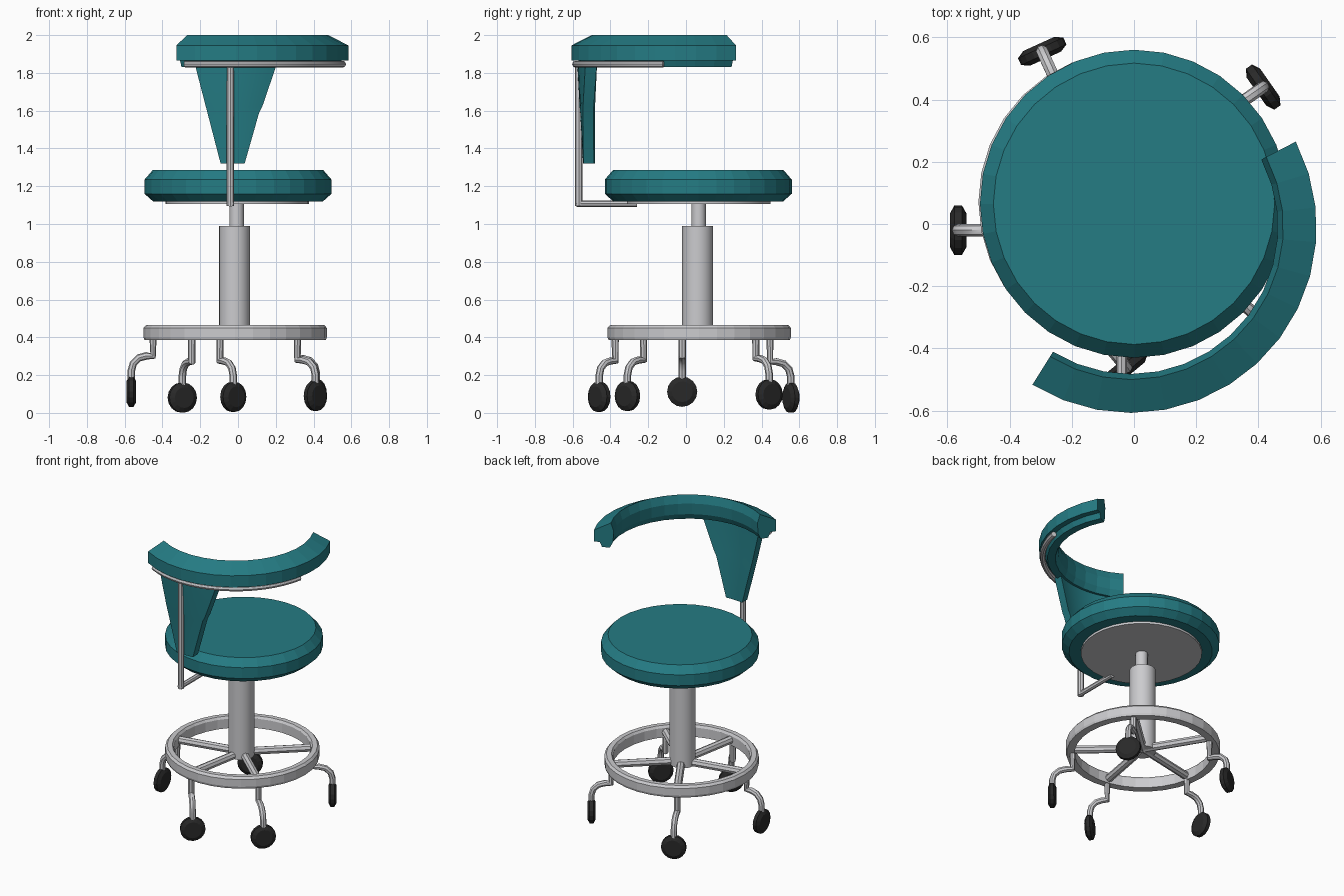
import bpy, bmesh, math
from mathutils import Vector, Matrix

cube = bpy.data.objects.get("Cube")
if cube:
    bpy.data.objects.remove(cube, do_unlink=True)


def material(name, rgb, rough):
    m = bpy.data.materials.new(name)
    m.use_nodes = True
    m.diffuse_color = (*rgb, 1)
    bsdf = m.node_tree.nodes["Principled BSDF"]
    bsdf.inputs["Base Color"].default_value = (*rgb, 1)
    bsdf.inputs["Roughness"].default_value = rough
    return m


TEAL = material("teal upholstery", (0.018, 0.2, 0.23), 0.6)
METAL = material("light grey metal", (0.6, 0.6, 0.62), 0.5)
RUBBER = material("black rubber", (0.022, 0.022, 0.022), 0.7)


def finish(name, bm, mat, smooth=False):
    bmesh.ops.remove_doubles(bm, verts=bm.verts, dist=1e-5)
    bmesh.ops.recalc_face_normals(bm, faces=bm.faces)
    mesh = bpy.data.meshes.new(name)
    bm.to_mesh(mesh)
    bm.free()
    mesh.materials.append(mat)
    ob = bpy.data.objects.new(name, mesh)
    bpy.context.collection.objects.link(ob)
    if smooth:
        select(ob)
        bpy.ops.object.shade_smooth_by_angle(angle=math.radians(30))
    return ob


def select(ob):
    bpy.ops.object.select_all(action='DESELECT')
    ob.select_set(True)
    bpy.context.view_layer.objects.active = ob


def revolve(name, profile, centre, mat, segs, start=0, end=360, smooth=False):
    """Sweep a closed (radius, height) profile about a vertical axis."""
    bm = bmesh.new()
    full = end - start == 360
    rings = []
    for i in range(segs if full else segs + 1):
        a = math.radians(start + (end - start) * i / segs)
        rings.append([bm.verts.new((r * math.cos(a), r * math.sin(a), z)) for r, z in profile])
    n = len(profile)
    for i in range(segs):
        p, q = rings[i], rings[(i + 1) % len(rings)]
        for j in range(n):
            k = (j + 1) % n
            if profile[j][0] or profile[k][0]:
                bm.faces.new((p[j], q[j], q[k], p[k]))
    if not full:
        bm.faces.new(rings[0])
        bm.faces.new(rings[-1])
    ob = finish(name, bm, mat, smooth)
    ob.location = centre
    return ob


def tube(name, points, radius, mat=METAL):
    cu = bpy.data.curves.new(name, 'CURVE')
    cu.dimensions = '3D'
    cu.bevel_depth = radius
    cu.bevel_resolution = 2
    cu.use_fill_caps = True
    sp = cu.splines.new('POLY')
    sp.points.add(len(points) - 1)
    for pt, co in zip(sp.points, points):
        pt.co = (*co, 1)
    cu.materials.append(mat)
    ob = bpy.data.objects.new(name, cu)
    bpy.context.collection.objects.link(ob)
    select(ob)
    bpy.ops.object.convert(target='MESH')
    bpy.ops.object.shade_smooth_by_angle(angle=math.radians(35))
    return ob


# Seat cushion, plate below it, piston and column
revolve("seat_cushion", [(0, 1.12), (0.45, 1.12), (0.495, 1.16), (0.495, 1.235), (0.452, 1.285), (0, 1.285)],
        (0, 0.065, 0), TEAL, 32)
revolve("seat_plate", [(0, 1.105), (0.38, 1.105), (0.38, 1.125), (0, 1.125)], (-0.005, 0.067, 0), METAL, 32, smooth=True)
revolve("piston", [(0, 0.95), (0.038, 0.95), (0.038, 1.11), (0, 1.11)], (-0.007, 0.067, 0), METAL, 20, smooth=True)
revolve("column", [(0, 0.4), (0.082, 0.4), (0.082, 0.99), (0, 0.99)], (-0.018, 0.062, 0), METAL, 24, smooth=True)

# Foot ring
HUB = Vector((-0.015, 0.07, 0))
revolve("foot_ring", [(0.43, 0.385), (0.48, 0.385), (0.485, 0.4), (0.485, 0.45), (0.472, 0.465), (0.44, 0.465), (0.43, 0.45)],
        HUB, METAL, 32)

# Spokes, caster legs and wheels: stem position, wheel position, wheel height
casters = [
    ((-0.45, -0.02), (-0.565, -0.02), 0.112),
    ((-0.245, 0.445), (-0.295, 0.555), 0.081),
    ((0.315, 0.37), (0.415, 0.44), 0.098),
    ((-0.095, -0.375), (-0.025, -0.46), 0.085),
    ((0.315, -0.225), (0.41, -0.31), 0.09),
]
WHEEL = [(0, -0.026), (0.055, -0.026), (0.08, -0.012), (0.08, 0.012), (0.055, 0.026), (0, 0.026)]
for i, (stem, wheel, height) in enumerate(casters, 1):
    s, w = Vector((*stem, 0)), Vector((*wheel, 0))
    up = Vector((0, 0, 1))
    tube(f"spoke_{i}", [HUB + up * 0.42, s + up * 0.42], 0.026)
    elbow = height + 0.19
    path = [s + up * 0.42, s + up * elbow, s.lerp(w, 0.3) + up * elbow]
    for t in (30, 60, 90):
        a = math.radians(t)
        path.append(s.lerp(w, 0.3 + 0.7 * math.sin(a)) + up * (elbow - 0.08 * (1 - math.cos(a))))
    path.append(w + up * height)
    tube(f"caster_leg_{i}", path, 0.02)
    ob = revolve(f"caster_wheel_{i}", WHEEL, w + up * height, RUBBER, 16)
    ob.rotation_euler = (w - s).to_track_quat('Z', 'Y').to_euler()

# Curved back rail
BACK = Vector((-0.01, -0.01, 0))
revolve("back_rail", [(0.597, 1.865), (0.597, 1.945), (0.49, 2.0), (0.472, 1.945), (0.476, 1.87), (0.495, 1.83), (0.545, 1.83), (0.56, 1.865)],
        BACK, TEAL, 14, 238, 387.4)

# Tapered back panel: height, left edge, right edge, outer radius
rows = [(1.32, -0.092, 0.035, 0.535), (1.59, -0.162, 0.112, 0.55), (1.62, -0.17, 0.128, 0.553),
        (1.86, -0.232, 0.21, 0.566)]
bm = bmesh.new()
COLS = 10
layers = []
for z, left, right, r in rows:
    loop = []
    for radius, order in ((r, range(COLS + 1)), (r - 0.055, range(COLS, -1, -1))):
        for c in order:
            x = left + (right - left) * c / COLS - BACK.x
            loop.append(bm.verts.new((x + BACK.x, BACK.y - math.sqrt(radius ** 2 - x ** 2), z)))
    layers.append(loop)
for lo, hi in zip(layers, layers[1:]):
    for j in range(len(lo)):
        k = (j + 1) % len(lo)
        bm.faces.new((lo[j], lo[k], hi[k], hi[j]))
bm.faces.new(layers[0])
bm.faces.new(layers[-1])
finish("back_panel", bm, TEAL, smooth=True)

# Back support: curved rod, upright post and arm under the seat
arc = [BACK + Vector((0.575 * math.cos(a), 0.575 * math.sin(a), 1.846))
       for a in (math.radians(242 + 107 * i / 16) for i in range(17))]
tube("back_rod", arc, 0.018)
tube("back_post", [(-0.04, -0.567, 1.095), (-0.04, -0.567, 1.845)], 0.02)
tube("support_arm", [(-0.04, -0.58, 1.108), (-0.04, -0.26, 1.108)], 0.017)
